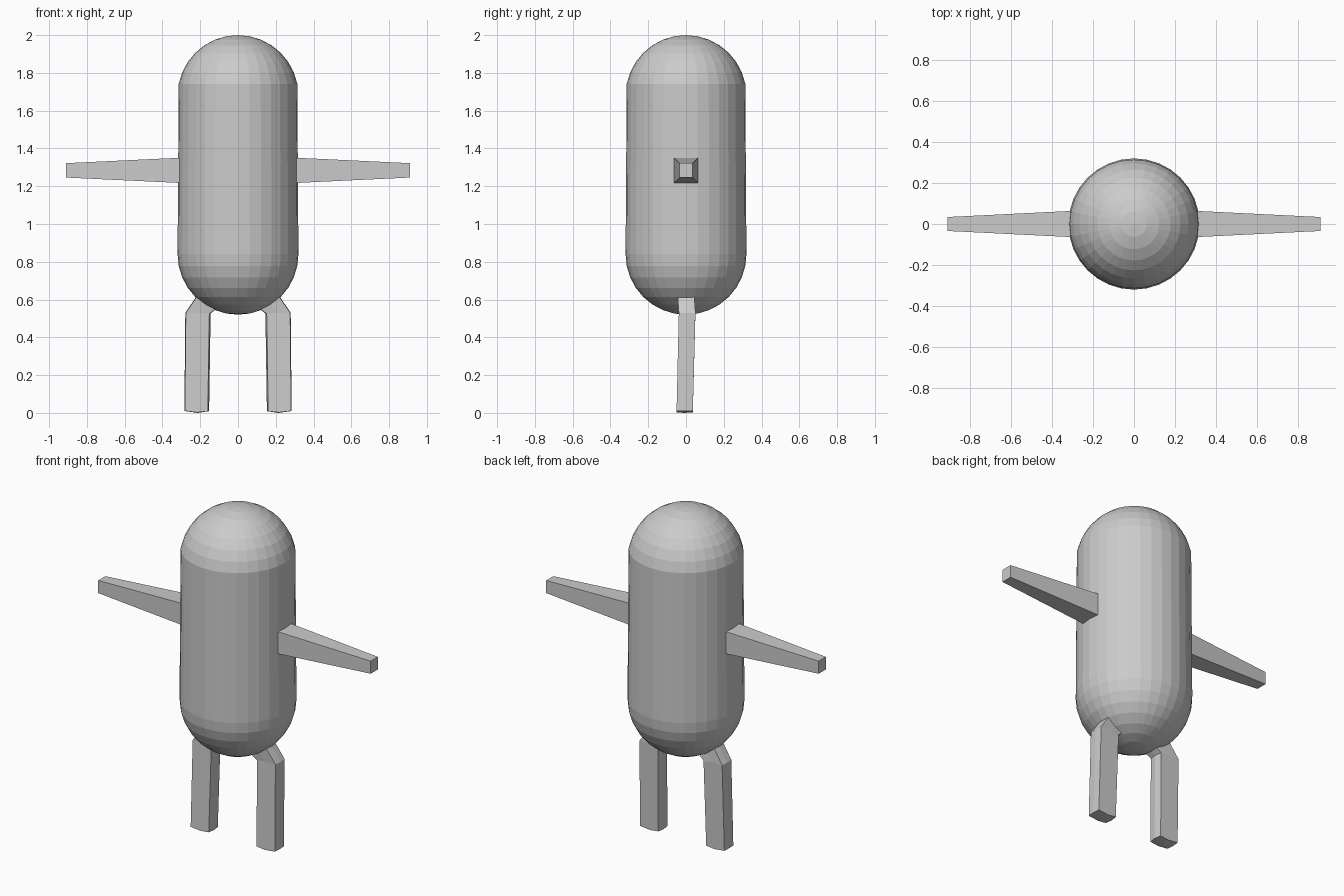
import bpy, bmesh, math

if "Cube" in bpy.data.objects:
    bpy.data.objects.remove(bpy.data.objects["Cube"])

SIDES = 32
STEP = math.pi / 16      # angle between dome rings
R = 0.32
LOW, HIGH = 0.84, 1.68   # dome centres


def make_object(name, bm):
    bmesh.ops.recalc_face_normals(bm, faces=bm.faces[:])
    me = bpy.data.meshes.new(name)
    bm.to_mesh(me)
    bm.free()
    ob = bpy.data.objects.new(name, me)
    bpy.context.collection.objects.link(ob)
    return ob


def loft(name, rings, start=None, end=None):
    """Skin a list of closed rings; tips are optional apex points, else caps."""
    bm = bmesh.new()
    vs = [[bm.verts.new(p) for p in ring] for ring in rings]
    n = len(vs[0])
    for a, b in zip(vs, vs[1:]):
        for i in range(n):
            j = (i + 1) % n
            bm.faces.new((a[i], a[j], b[j], b[i]))
    for ring, tip in ((vs[0], start), (vs[-1], end)):
        if tip:
            t = bm.verts.new(tip)
            for i in range(n):
                bm.faces.new((ring[i], ring[(i + 1) % n], t))
        else:
            bm.faces.new(ring)
    return make_object(name, bm)


def circle(r, z):
    return [(r * math.cos(2 * math.pi * i / SIDES),
             r * math.sin(2 * math.pi * i / SIDES), z) for i in range(SIDES)]


# capsule body: lower dome with its equator, upper dome from its first ring up
rings = [circle(R * math.cos(k * STEP), LOW - R * math.sin(k * STEP))
         for k in range(7, -1, -1)]
rings += [circle(R * math.cos(k * STEP), HIGH + R * math.sin(k * STEP))
          for k in range(1, 8)]
loft("body", rings, (0, 0, LOW - R), (0, 0, HIGH + R))


def arm_ring(x, hy, hz):
    return [(x, sy * hy, 1.284 + sz * hz)
            for sy, sz in ((-1, -1), (1, -1), (1, 1), (-1, 1))]


def leg_ring(outer, mid, inner, y0, hy, bulge):
    """Eight points round a leg; each of outer/mid/inner is (x, z)."""
    return [(outer[0], y0 - hy, outer[1]), (mid[0], y0 - hy, mid[1]),
            (inner[0], y0 - hy, inner[1]), (inner[0] - bulge, y0, inner[1]),
            (inner[0], y0 + hy, inner[1]), (mid[0], y0 + hy, mid[1]),
            (outer[0], y0 + hy, outer[1]), (outer[0] + 0.003, y0, outer[1])]


def flip(points, side):
    return [(side * x, y, z) for x, y, z in points]


for label, s in (("right", 1), ("left", -1)):
    # tapered square arm
    loft(label + "_arm", [flip(arm_ring(0.30, 0.064, 0.067), s),
                          flip(arm_ring(0.91, 0.034, 0.038), s)])
    # leg, flaring out of the lower dome and then dropping straight
    loft(label + "_leg", [
        flip(leg_ring((0.217, 0.617), (0.17, 0.58), (0.118, 0.55), 0, 0.044, 0), s),
        flip(leg_ring((0.276, 0.53), (0.205, 0.53), (0.152, 0.525), 0.006, 0.044, 0.007), s),
        flip(leg_ring((0.281, 0.01), (0.215, 0.003), (0.16, 0.009), -0.007, 0.043, 0.007), s),
    ], end=(s * 0.215, -0.007, 0.0))
